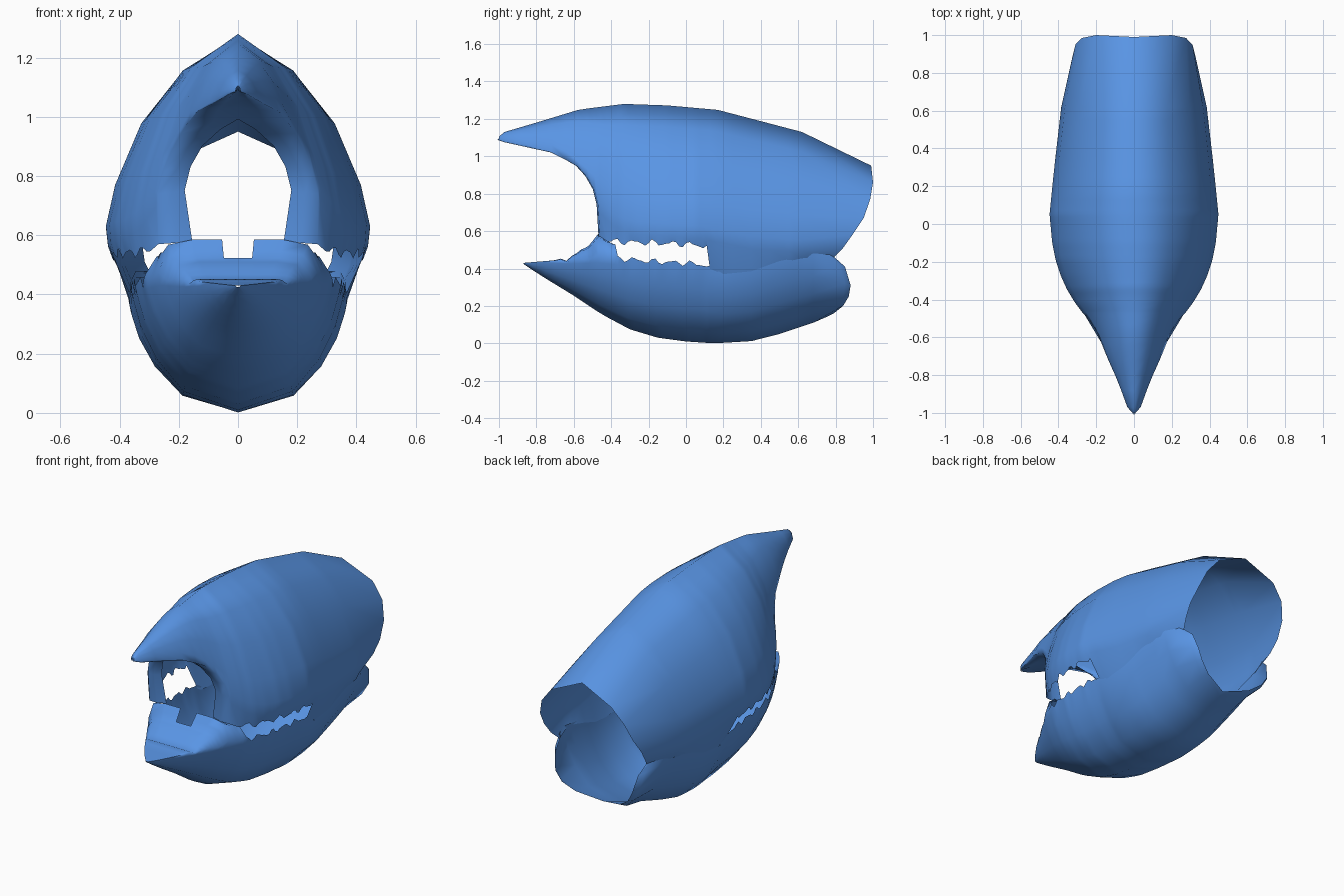
import bpy, math

if "Cube" in bpy.data.objects:
    bpy.data.objects.remove(bpy.data.objects["Cube"])

blue = bpy.data.materials.new("blue")
blue.diffuse_color = (.1, .3, .78, 1)
blue.use_nodes = True
blue.node_tree.nodes["Principled BSDF"].inputs["Base Color"].default_value = blue.diffuse_color


def interp(pairs, y):
    """Piecewise linear profile lookup."""
    if y <= pairs[0][0]:
        return pairs[0][1]
    for (a, va), (b, vb) in zip(pairs, pairs[1:]):
        if y <= b:
            return va + (vb - va) * (y - a) / (b - a)
    return pairs[-1][1]


class Shell:
    """Half shell made of strips, mirrored on x."""

    def __init__(self):
        self.verts, self.faces = [], []

    def loft(self, sections, skip=None):
        base, n = len(self.verts), len(sections[0])
        for s in sections:
            self.verts += s
        for i in range(len(sections) - 1):
            for j in range(n - 1):
                if skip and skip(i, j):
                    continue
                a = base + i * n + j
                self.faces.append((a, a + 1, a + n + 1, a + n))

    def build(self, name):
        mesh = bpy.data.meshes.new(name)
        k = len(self.verts)
        verts = self.verts + [(-x, y, z) for x, y, z in self.verts]
        faces = self.faces + [tuple(v + k for v in reversed(f)) for f in self.faces]
        mesh.from_pydata(verts, [], faces)
        mesh.materials.append(blue)
        obj = bpy.data.objects.new(name, mesh)
        bpy.context.collection.objects.link(obj)
        bpy.context.view_layer.objects.active = obj
        obj.select_set(True)
        # weld seams and make outward normals consistent
        bpy.ops.object.mode_set(mode='EDIT')
        bpy.ops.mesh.select_all(action='SELECT')
        bpy.ops.mesh.remove_doubles(threshold=0.0008)
        bpy.ops.mesh.normals_make_consistent(inside=False)
        bpy.ops.object.mode_set(mode='OBJECT')
        bpy.ops.object.shade_smooth_by_angle(angle=math.radians(85))
        obj.select_set(False)


def teeth(y, lo, hi, size):
    """Irregular worn tooth bumps along a rim."""
    if not lo < y < hi:
        return 0
    return size * (math.sin(y * 62) * 0.7 + math.sin(y * 101 + 1) * 0.4)


tooth_rows = [-0.42 + 0.0183 * i for i in range(31)]

# Lower jaw: keel height, half width, rim height
keel = [(-.87, .425), (-.78, .365), (-.6, .255), (-.45, .155), (-.3, .075), (-.15, .03),
        (0, .01), (.15, 0), (.35, .012), (.5, .05), (.68, .11)]
jaw_width = [(-.87, .008), (-.82, .05), (-.75, .10), (-.6, .19), (-.47, .268), (-.36, .315),
             (-.2, .348), (0, .362), (.3, .37), (.55, .36), (.68, .345)]
jaw_rim = [(-.87, .43), (-.75, .44), (-.6, .445), (-.47, .46), (-.36, .455), (-.2, .44),
           (0, .43), (.1, .42), (.15, .39), (.2, .37), (.35, .385), (.5, .44), (.68, .48)]
jaw_front = [-.87, -.82, -.75, -.7, -.67, -.64, -.61, -.58, -.56, -.54, -.52, -.5, -.47]
jaw_w = (0, .51, .765, .91, .98, 1)
jaw_h = (0, .15, .42, .68, .9, 1)


def jaw_section(y):
    k, w, t = interp(keel, y), interp(jaw_width, y), interp(jaw_rim, y)
    s = [(w * f, y, k + (t - k) * h) for f, h in zip(jaw_w, jaw_h)]
    bump = teeth(y + .3, -.2, .43, .016) + teeth(y, -.72, -.5, .009)
    s[-1] = (w, y, t + bump)
    return s


jaw = Shell()
sections = [jaw_section(y) for y in jaw_front + tooth_rows + [.2, .28, .35, .42, .5, .59, .68]]
sections.append([(0, .76, .145), (.17, .81, .185), (.24, .84, .25),
                 (.28, .85, .32), (.30, .82, .42), (.31, .765, .478)])
sections.append([(0, .79, .16), (.15, .84, .20), (.22, .87, .25),
                 (.255, .88, .31), (.275, .85, .41), (.29, .78, .472)])
jaw.loft(sections)

# Front shelf of the jaw rising to the mouth, with a notch in its back edge
shelf_rise = [(-.72, 0), (-.64, .006), (-.58, .035), (-.5, .09), (-.47, .112), (-.4, .1), (-.37, .07)]
shelf = []
for s in sections[:len(jaw_front) + 4]:
    x, y, z = s[-1]
    up = interp(shelf_rise, y)
    shelf.append([(x * f, min(y, -.47 + (y + .47) * f), z + up * d) for f, d in
                  ((0, 1), (.2, 1), (.58, 1), (.88, .85), (1, 0))])
last = len(jaw_front) - 1
jaw.loft(shelf, skip=lambda i, j: (last - 2 <= i < last and j == 0) or (i >= last and j < 2))
jaw.build("lower_jaw_shell")

# Upper shell: ridge, half width, cheek base height and actual lower edge
ridge = [(-1, 1.105), (-.97, 1.13), (-.8, 1.18), (-.57, 1.25), (-.33, 1.28),
         (-.1, 1.272), (.17, 1.248), (.62, 1.13)]
width = [(-1, .008), (-.97, .035), (-.9, .06), (-.8, .10), (-.6, .19), (-.5, .25),
         (-.42, .31), (-.35, .353), (-.28, .385), (-.19, .415), (-.1, .433), (.05, .447),
         (.3, .422), (.62, .385)]
cheek = [(-1, 1.085), (-.97, 1.075), (-.88, 1.05), (-.72, .99), (-.64, .92), (-.53, .77),
         (-.46, .66), (-.38, .58), (-.28, .54), (.05, .52), (.35, .46), (.65, .45)]
edge = [(-1, 1.085), (-.97, 1.075), (-.88, 1.055), (-.72, 1.02), (-.64, .98), (-.58, .945),
        (-.53, .89), (-.49, .82), (-.47, .74), (-.46, .57), (-.42, .545), (0, .53), (.2, .51)]
front = [-1, -.97, -.88, -.8, -.72, -.64, -.58, -.53, -.49, -.47, -.46]
h_rows = (0, .155, .38, .66, .85, .94, 1)
w_front = (0, .43, .72, .92, 1, .99, .96)
w_back = (0, .45, .76, .95, 1, .97, .92)


def upper_section(y):
    r, w, c = interp(ridge, y), interp(width, y), interp(cheek, y)
    t = min(max((y + .1) / .5, 0), 1)
    ws = [a + (b - a) * t for a, b in zip(w_front, w_back)]
    if y < .125:
        b = interp(edge, y) + teeth(y, -.4, .12, .018)
    else:
        b = interp(jaw_rim, y) - .012
    limit = (r - b) / (r - c)      # trim the wall at the lower edge
    curve = list(zip(h_rows, ws))
    s = []
    for h in h_rows:
        h = min(h, limit)
        s.append((w * interp(curve, h), y, r + (c - r) * h))
    if limit > 1:
        x = interp(jaw_width, y) - .006 if y >= .125 else s[-1][0]
        s[-1] = (x, y, b)
    return s


upper = Shell()
sections = [upper_section(y) for y in front + tooth_rows + [.17, .25, .35, .45, .55, .62]]
sections.append([(0, .99, .95), (.2, 1.0, .86), (.275, .985, .77), (.31, .95, .67),
                 (.325, .89, .58), (.315, .84, .51), (.29, .79, .46)])
upper.loft(sections)

# Beak underside and the inward curl around the front opening
inner = [0, 0, 0, 0, 0, 0, .06, .12, .16, .18, .155]
rim = []
for y, x, s in zip(front, inner, sections):
    ex, ey, ez = s[-1]
    rim.append([(ex, ey, ez), ((ex + x) / 2, y - .008, ez + .004), (x, y, ez + .012)])
upper.loft(rim)
upper.build("upper_beak_shell")
